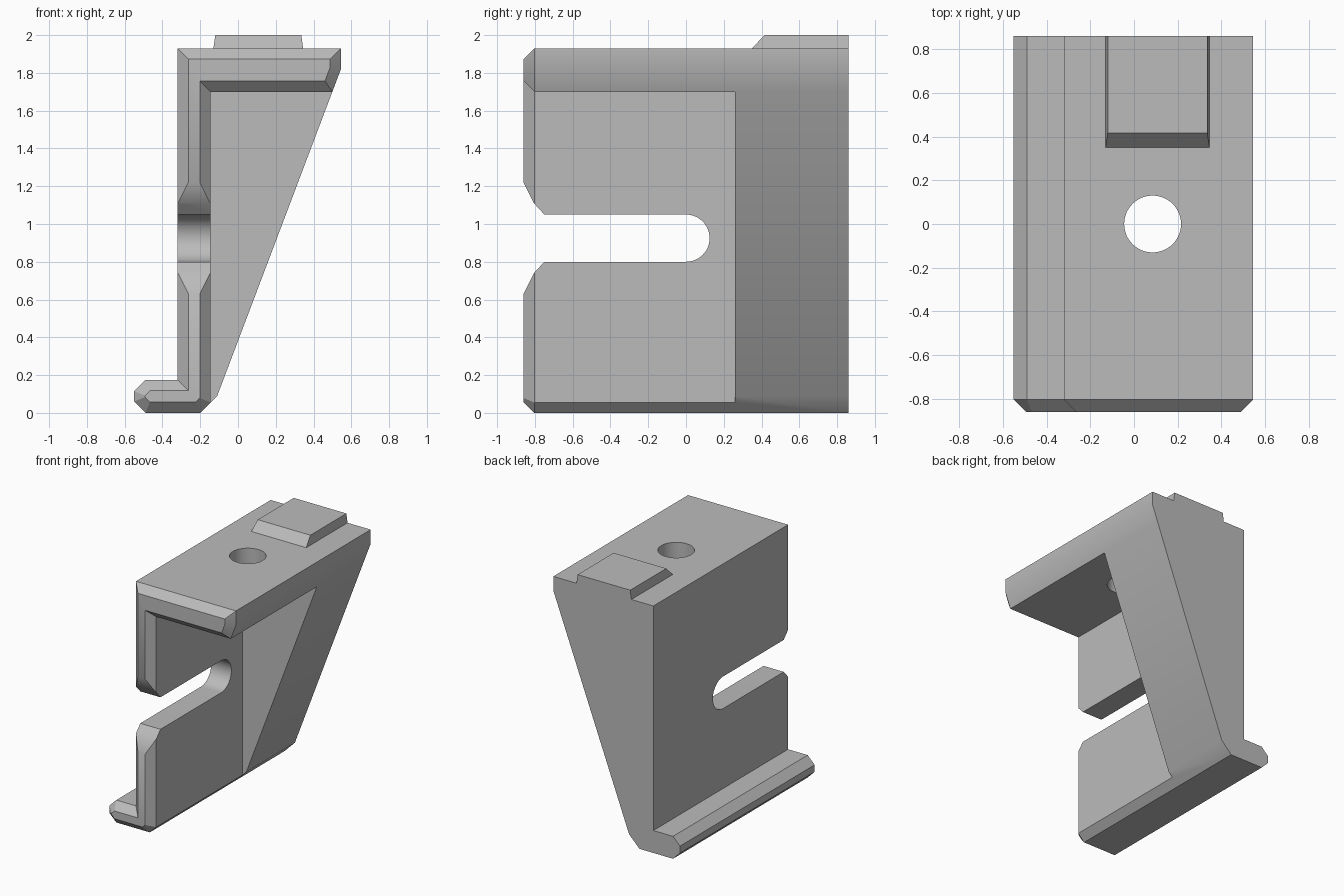
import bpy, bmesh, math
from mathutils import Vector

cube = bpy.data.objects.get("Cube")
if cube:
    bpy.data.objects.remove(cube)

FRONT, BACK, BEVEL = -0.86, 0.86, 0.057

grey = bpy.data.materials.new("plain grey")
grey.use_nodes = True
grey.diffuse_color = (0.5, 0.5, 0.5, 1)
grey.node_tree.nodes["Principled BSDF"].inputs["Base Color"].default_value = (0.5, 0.5, 0.5, 1)


def loft(name, loops):
    """Solid through a list of matching point loops, capped at both ends."""
    bm = bmesh.new()
    rings = [[bm.verts.new(p) for p in loop] for loop in loops]
    for a, b in zip(rings, rings[1:]):
        for i in range(len(a)):
            j = (i + 1) % len(a)
            bm.faces.new((a[i], a[j], b[j], b[i]))
    bm.faces.new(rings[0])
    bm.faces.new(rings[-1])
    bmesh.ops.recalc_face_normals(bm, faces=bm.faces)
    mesh = bpy.data.meshes.new(name)
    bm.to_mesh(mesh)
    bm.free()
    mesh.materials.append(grey)
    obj = bpy.data.objects.new(name, mesh)
    bpy.context.collection.objects.link(obj)
    return obj


def inset(points, d):
    """Mitred inward offset of a counter-clockwise outline."""
    result = []
    for i, p in enumerate(points):
        p = Vector(p)
        e1 = (p - Vector(points[i - 1])).normalized()
        e2 = (Vector(points[(i + 1) % len(points)]) - p).normalized()
        n1, n2 = Vector((-e1.y, e1.x)), Vector((-e2.y, e2.x))
        result.append(p + (n1 + n2) * d / (1 + n1.dot(n2)))
    return result


def at_y(points, y):
    return [(x, y, z) for x, z in points]


def combine(target, other, operation):
    mod = target.modifiers.new(operation, "BOOLEAN")
    mod.operation, mod.solver, mod.object = operation, "EXACT", other
    bpy.context.view_layer.objects.active = target
    bpy.ops.object.modifier_apply(modifier=mod.name)
    bpy.data.objects.remove(other)


# Bracket: wall, top plate and hooked foot, chamfered around the front end
low, high = Vector((-0.11, 0.09)), Vector((0.545, 1.82))
under = low.lerp(high, (1.70 - low.y) / (high.y - low.y))
outline = [(-0.49, 0), (-0.2, 0), (-0.145, 0.055), (-0.145, 1.70), tuple(under),
           tuple(high), (0.545, 1.93), (-0.32, 1.93), (-0.32, 0.175),
           (-0.49, 0.175), (-0.55, 0.115), (-0.55, 0.06)]
bracket = loft("bracket", [at_y(inset(outline, BEVEL), FRONT),
                           at_y(outline, FRONT + BEVEL), at_y(outline, BACK)])

# Sloping gusset at the back
wedge = [(-0.23, 0.1), (-0.145, 0.055), tuple(low), tuple(high), (0.52, 1.85), (-0.23, 1.85)]
combine(bracket, loft("gusset", [at_y(wedge, 0.26), at_y(wedge, BACK)]), "UNION")

# Open slot in the wall with a flared mouth and a round end
mid, r = 0.925, 0.125
upper = [(-0.9, 0.375), (-0.805, 0.185), (-0.75, r)]
arc = [(r * math.sin(a), r * math.cos(a)) for a in (math.pi * i / 24 for i in range(25))]
slot = upper + arc + [(y, -z) for y, z in reversed(upper)]
combine(bracket, loft("slot_cutter", [[(x, y, mid + z) for y, z in slot]
                                      for x in (-0.45, 0)]), "DIFFERENCE")

# Round hole through the top plate
circle = [(0.085 + 0.13 * math.cos(a), 0.13 * math.sin(a))
          for a in (math.tau * i / 48 for i in range(48))]
combine(bracket, loft("hole_cutter", [[(x, y, z) for x, y in circle]
                                      for z in (1.6, 2.1)]), "DIFFERENCE")

# Raised tab with tapered sides, flush with the back
def tab_loop(x0, x1, y0, z):
    return [(x0, y0, z), (x1, y0, z), (x1, BACK, z), (x0, BACK, z)]

tab = loft("raised_tab", [tab_loop(-0.13, 0.345, 0.35, 1.93),
                          tab_loop(-0.12, 0.335, 0.415, 2.0)])

# Merge flat regions, then smooth the gentle bends only
bm = bmesh.new()
bm.from_mesh(bracket.data)
bmesh.ops.remove_doubles(bm, verts=bm.verts, dist=0.0002)
bmesh.ops.dissolve_limit(bm, angle_limit=math.radians(0.5), verts=bm.verts, edges=bm.edges)
bm.to_mesh(bracket.data)
bm.free()
for obj in bpy.context.selected_objects:
    obj.select_set(False)
for obj in (bracket, tab):
    obj.select_set(True)
bpy.context.view_layer.objects.active = bracket
bpy.ops.object.shade_smooth_by_angle(angle=math.radians(30))
